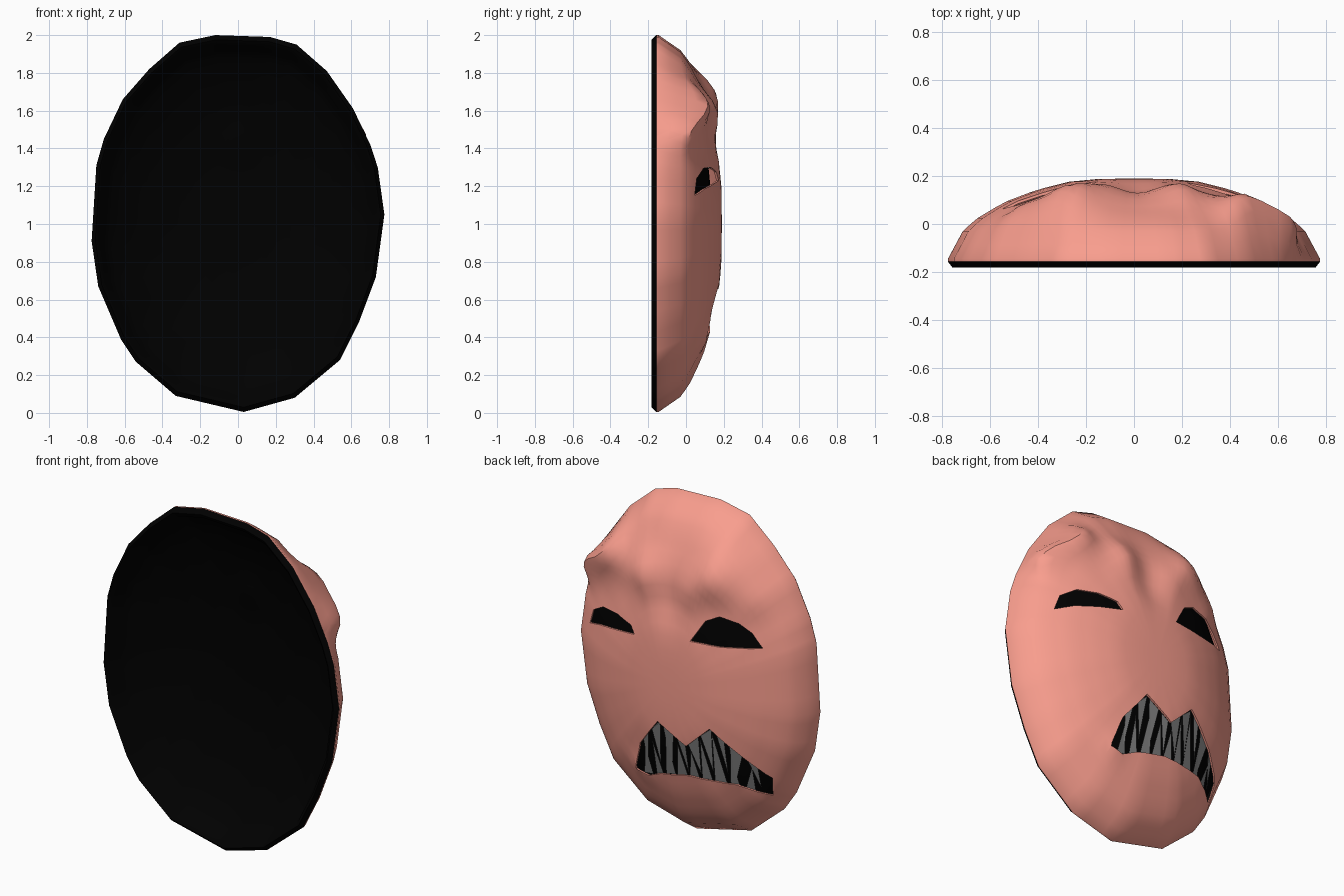
import bpy, bmesh, math, random

if "Cube" in bpy.data.objects:
    bpy.data.objects.remove(bpy.data.objects["Cube"])

random.seed(4)

# Rim outline (x, z - 1), going round clockwise
RIM = [(-.12, 1), (.17, .99), (.31, .95), (.47, .81), (.61, .61), (.70, .42), (.74, .30),
       (.775, .05), (.73, -.28), (.64, -.52), (.54, -.72), (.30, -.92), (.03, -.995),
       (-.33, -.91), (-.54, -.73), (-.62, -.61), (-.74, -.33), (-.775, -.09), (-.75, .31),
       (-.71, .45), (-.61, .66), (-.47, .82), (-.31, .96)]
# Dome depth against distance from the middle (0) to the rim (1)
DOME = [(0, .19), (.2, .187), (.35, .176), (.52, .143), (.7, .09), (.85, .02), (.92, -.03), (1, -.145)]
# Brow and lip swellings: x, z, width, height
BUMPS = [(.50, 1.65, .10, .13), (.19, 1.60, .08, .055), (-.28, 1.69, .10, .09),
         (-.46, 1.58, .08, .03), (-.12, 1.57, .07, .03), (0, 1.46, .08, -.025), (.24, .42, .05, .02)]


def lerp(table, v):
    for (a, p), (b, q) in zip(table, table[1:]):
        if v <= b:
            return p + (q - p) * (v - a) / (b - a)
    return table[-1][1]


def rim_fraction(x, z):
    z -= 1
    for (ax, az), (bx, bz) in zip(RIM, RIM[1:] + RIM[:1]):
        d = ax * bz - az * bx
        s, u = (x * bz - z * bx) / d, (ax * z - az * x) / d
        if s >= -1e-6 and u >= -1e-6:
            return s + u
    return 0


def height(x, z):
    t = rim_fraction(x, z)
    y = lerp(DOME, t)
    for bx, bz, w, h in BUMPS:
        y += min(1, (1 - t) * 8) * h * math.exp(-((x - bx) ** 2 + (z - bz) ** 2) / (2 * w * w))
    return min(y, .19)


def lining_depth(x, z):
    # Plain dome set back behind the skin
    return min(lerp(DOME, rim_fraction(x, z)), height(x, z)) - .058


def material(name, rgb):
    m = bpy.data.materials.new(name)
    m.diffuse_color = (*rgb, 1)
    m.use_nodes = True
    m.node_tree.nodes["Principled BSDF"].inputs["Base Color"].default_value = m.diffuse_color
    return m


def finish(bm, name, mat=None):
    bmesh.ops.recalc_face_normals(bm, faces=bm.faces)
    me = bpy.data.meshes.new(name)
    bm.to_mesh(me)
    bm.free()
    ob = bpy.data.objects.new(name, me)
    bpy.context.collection.objects.link(ob)
    if mat:
        me.materials.append(mat)
    return ob


def smooth(ob, deg):
    bpy.ops.object.select_all(action='DESELECT')
    ob.select_set(True)
    bpy.context.view_layer.objects.active = ob
    bpy.ops.object.shade_smooth_by_angle(angle=math.radians(deg))


# Subdivided rim directions
SPOKES = []
for (ax, az), (bx, bz) in zip(RIM, RIM[1:] + RIM[:1]):
    for k in range(4):
        SPOKES.append((ax + (bx - ax) * k / 4, az + (bz - az) * k / 4))


def add_ring(bm, t, depth):
    return [bm.verts.new((t * x, depth(t * x, 1 + t * z), 1 + t * z)) for x, z in SPOKES]


def bridge(bm, a, b):
    n = len(a)
    for i in range(n):
        bm.faces.new((a[i], a[(i + 1) % n], b[(i + 1) % n], b[i]))


def fan(bm, ring, y):
    c = bm.verts.new((0, y, 1))
    for i in range(len(ring)):
        bm.faces.new((c, ring[i], ring[(i + 1) % len(ring)]))


pink = material("pink_skin", (.95, .34, .27))
black = material("black_lining", (0, 0, 0))
grey = material("dark_teeth", (.22, .22, .22))

STEPS = [.1, .2, .28, .35, .42, .49, .56, .62, .68, .74, .79, .84, .88, .92, .96, 1]

# Face skin: thin dome shell
bm = bmesh.new()
outer = [add_ring(bm, t, height) for t in STEPS]
inner = [add_ring(bm, t, lambda x, z: height(x, z) - .012) for t in STEPS]
for shell in (outer, inner):
    for a, b in zip(shell, shell[1:]):
        bridge(bm, a, b)
bridge(bm, outer[-1], inner[-1])
fan(bm, outer[0], height(0, 1))
fan(bm, inner[0], height(0, 1) - .012)
# Brow swelling past the rim on one side
for v in bm.verts:
    t = rim_fraction(v.co.x, v.co.z)
    g = math.exp(-((v.co.x - .61) ** 2 + (v.co.z - 1.50) ** 2) / .011)
    v.co.x += .125 * g * max(0, min(1, (1 - t) * 8))
skin = finish(bm, "face_skin", pink)

# Eye and mouth openings
UPPER = [(-.57, .52), (-.45, .64), (-.27, .795), (-.12, .655), (.06, .76), (.20, .58), (.25, .42)]
LOWER = [(-.55, .40), (-.39, .46), (-.11, .46), (.08, .42), (.17, .38), (.25, .40)]
HOLES = {
    "mouth": UPPER + LOWER[::-1],
    "wide_eye": [(-.55, 1.31), (-.49, 1.39), (-.42, 1.44), (-.31, 1.46), (-.23, 1.42),
                 (-.15, 1.29), (-.33, 1.29)],
    "narrow_eye": [(.22, 1.23), (.25, 1.275), (.36, 1.30), (.48, 1.295), (.57, 1.24),
                   (.60, 1.15), (.50, 1.185), (.36, 1.21)],
}
for name, pts in HOLES.items():
    bm = bmesh.new()
    front = [bm.verts.new((x, -.4, z)) for x, z in pts]
    back = [bm.verts.new((x, .5, z)) for x, z in pts]
    bm.faces.new(front)
    bm.faces.new(back[::-1])
    bridge(bm, front, back)
    cutter = finish(bm, name + "_cutter")
    cutter.hide_render = True
    mod = skin.modifiers.new(name, 'BOOLEAN')
    mod.operation, mod.solver, mod.object = 'DIFFERENCE', 'EXACT', cutter
    bpy.context.view_layer.objects.active = skin
    bpy.ops.object.modifier_apply(modifier=name)
    bpy.data.objects.remove(cutter)
smooth(skin, 40)

# Black hollow lining with a rolled rim
bm = bmesh.new()
rings = [add_ring(bm, t, lining_depth) for t in STEPS[:-2]]
for t, y in ((.95, -.165), (.975, -.182), (1, -.157)):
    rings.append(add_ring(bm, t, lambda x, z, y=y: y))
for a, b in zip(rings, rings[1:]):
    bridge(bm, a, b)
fan(bm, rings[0], lining_depth(0, 1))
smooth(finish(bm, "black_lining", black), 40)

# Jagged teeth between the lips
bm = bmesh.new()


def tooth(x, w, root, tip):
    lean = random.uniform(-.03, .03)
    z0, z1 = lerp(root, x), lerp(tip, min(.23, max(-.52, x + lean)))
    z1 = z0 + (z1 - z0) * random.uniform(.75, .97)
    pts = [(x - w, lerp(root, x - w), -.012), (x + w, lerp(root, x + w), -.012),
           (x, z0, -.028), (x + lean, z1, -.012)]
    v = [bm.verts.new((px, height(px, pz) + d, pz)) for px, pz, d in pts]
    for f in ((0, 1, 3), (1, 2, 3), (2, 0, 3), (0, 2, 1)):
        bm.faces.new([v[i] for i in f])


for i in range(9):
    tooth(-.48 + i * .08, random.uniform(.02, .036), UPPER, LOWER)
    tooth(-.45 + i * .078, random.uniform(.02, .036), LOWER, UPPER)
finish(bm, "teeth", grey)
